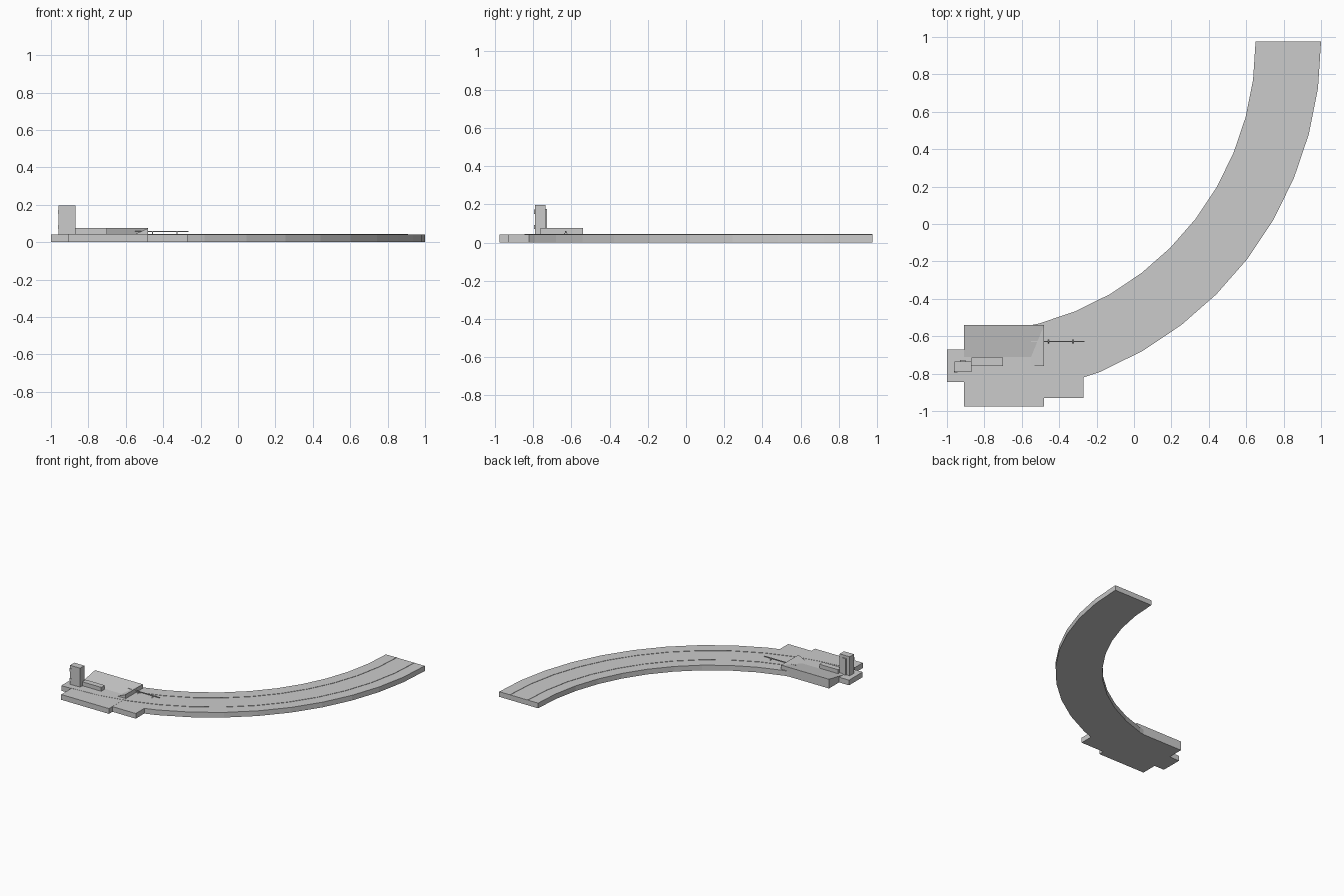
import bpy
from math import cos, sin, pi

if "Cube" in bpy.data.objects:
    bpy.data.objects.remove(bpy.data.objects["Cube"])

CX, CY = -0.91, 0.975      # centre of the quarter bend
SEG = 12


def make(name, verts, faces):
    me = bpy.data.meshes.new(name)
    me.from_pydata(verts, [], faces)
    me.update()
    ob = bpy.data.objects.new(name, me)
    bpy.context.collection.objects.link(ob)
    return ob


def prism(name, base, offset):
    """Extrude a closed polygon along an offset vector."""
    n = len(base)
    verts = list(base) + [tuple(a + b for a, b in zip(p, offset)) for p in base]
    faces = [tuple(reversed(range(n))), tuple(range(n, 2 * n))]
    faces += [(i, (i + 1) % n, n + (i + 1) % n, n + i) for i in range(n)]
    ob = make(name, verts, faces)
    bpy.context.view_layer.objects.active = ob
    ob.select_set(True)
    bpy.ops.object.mode_set(mode='EDIT')
    bpy.ops.mesh.select_all(action='SELECT')
    bpy.ops.mesh.normals_make_consistent(inside=False)
    bpy.ops.object.mode_set(mode='OBJECT')
    ob.select_set(False)
    return ob


def box(name, x0, x1, y0, y1, z0, z1):
    return prism(name, [(x0, y0, z0), (x1, y0, z0), (x1, y1, z0), (x0, y1, z0)],
                 (0, 0, z1 - z0))


def bend(name, r0, r1, z0, z1):
    """Quarter ring with a rectangular section."""
    verts, faces = [], []
    for i in range(SEG + 1):
        a = -pi / 2 + pi / 2 * i / SEG
        for r, z in ((r0, z0), (r1, z0), (r1, z1), (r0, z1)):
            verts.append((CX + r * cos(a), CY + r * sin(a), z))
    for i in range(SEG):
        for k in range(4):
            a, b = 4 * i + k, 4 * i + (k + 1) % 4
            faces.append((a, a + 4, b + 4, b))
    e = 4 * SEG
    faces += [(0, 1, 2, 3), (e + 3, e + 2, e + 1, e)]
    return make(name, verts, faces)


# Curved track bed with two lane rails
bend("track_bed", 1.56, 1.91, 0, 0.042)
for i, r in enumerate((1.655, 1.815)):
    bend(f"lane_rail_{i}", r - 0.004, r + 0.004, 0.04, 0.0445)

# Station platform and its side blocks
box("platform", -0.91, -0.48, -0.975, -0.54, 0, 0.043)
box("platform_step", -0.48, -0.27, -0.93, -0.75, 0, 0.042)
box("tower_base", -1.0, -0.91, -0.845, -0.67, 0, 0.042)

# Sloped banks: one rising to the back, one rising to the right
Z0, Z1 = 0.043, 0.075
prism("back_bank", [(-0.91, -0.71, Z0), (-0.91, -0.54, Z0), (-0.91, -0.54, Z1)],
      (0.43, 0, 0))
prism("end_bank", [(-0.55, -0.76, Z0), (-0.48, -0.76, Z0), (-0.48, -0.76, Z1)],
      (0, 0.22, 0))

# Low bar beside the tower
box("low_bar", -0.87, -0.70, -0.76, -0.715, 0.042, 0.075)

# Tower with thin panels front and back
box("tower", -0.96, -0.87, -0.79, -0.735, 0.04, 0.197)
box("tower_back_panel", -0.93, -0.90, -0.735, -0.727, 0.042, 0.175)
for i, z in enumerate((0.07, 0.15)):
    box(f"tower_front_panel_{i}", -0.963, -0.945, -0.795, -0.785, z, z + 0.022)

# Thin rail carried on small A-frames
box("thin_rail", -0.55, -0.265, -0.632, -0.625, 0.055, 0.060)
for i, x in enumerate((-0.46, -0.33)):
    for s in (-1, 1):
        y = -0.6285
        prism(f"rail_leg_{i}_{'left' if s < 0 else 'right'}",
              [(x, y + s * 0.012, 0.041), (x, y + s * 0.008, 0.041),
               (x, y - s * 0.002, 0.057), (x, y + s * 0.002, 0.057)],
              (0.006, 0, 0))
